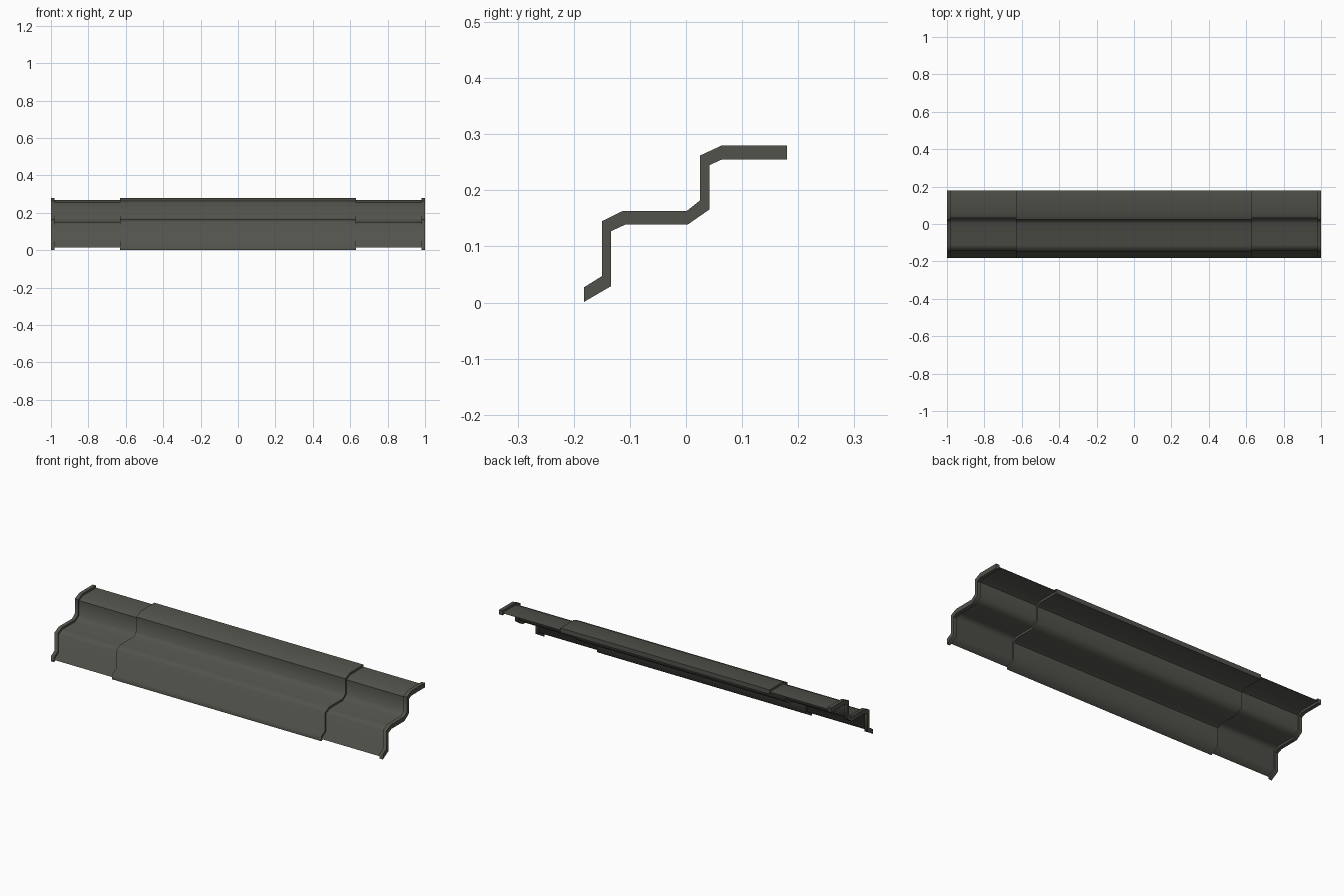
import bpy, bmesh, math

if "Cube" in bpy.data.objects:
    bpy.data.objects.remove(bpy.data.objects["Cube"])

# Stepped cross-section (y, z): upper and lower outlines
UPPER = [(-0.182, 0.027), (-0.150, 0.047), (-0.150, 0.145), (-0.113, 0.163), (0.001, 0.163),
         (0.025, 0.182), (0.025, 0.262), (0.064, 0.280), (0.180, 0.280)]
LOWER = [(-0.182, 0.001), (-0.134, 0.029), (-0.134, 0.127), (-0.108, 0.139), (0.003, 0.139),
         (0.042, 0.166), (0.042, 0.245), (0.064, 0.255), (0.180, 0.255)]

metal = bpy.data.materials.new("dark_olive_grey")
metal.diffuse_color = (0.085, 0.085, 0.072, 1)
metal.use_nodes = True
metal.node_tree.nodes["Principled BSDF"].inputs["Base Color"].default_value = metal.diffuse_color


def stepped_strip(name, x0, x1, thickness=1.0):
    """Extrude the stepped section along x; thickness scales it about its centreline."""
    bm = bmesh.new()
    rows = []
    for x in (x0, x1):
        pair = []
        for a, b in ((UPPER, LOWER), (LOWER, UPPER)):
            w = 0.5 + thickness / 2
            pair.append([bm.verts.new((x, p[0] * w + q[0] * (1 - w), p[1] * w + q[1] * (1 - w)))
                         for p, q in zip(a, b)])
        rows.append(pair)
    (u0, l0), (u1, l1) = rows
    n = len(UPPER)
    for i in range(n - 1):
        for a, b in ((u0, u1), (l0, l1), (u0, l0), (u1, l1)):   # top, bottom, end caps
            bm.faces.new((a[i], a[i + 1], b[i + 1], b[i]))
    for i in (0, n - 1):                                        # front and back lips
        bm.faces.new((u0[i], u1[i], l1[i], l0[i]))
    bmesh.ops.recalc_face_normals(bm, faces=bm.faces)
    me = bpy.data.meshes.new(name)
    bm.to_mesh(me)
    bm.free()
    me.materials.append(metal)
    ob = bpy.data.objects.new(name, me)
    bpy.context.collection.objects.link(ob)
    bpy.ops.object.select_all(action='DESELECT')
    ob.select_set(True)
    bpy.context.view_layer.objects.active = ob
    bpy.ops.object.shade_smooth_by_angle(angle=math.radians(65))


# Thick centre sleeve
stepped_strip("centre_sleeve", -0.63, 0.63)

# Thin sliding panels and thick end rims, one per side
for side, s in (("left", -1), ("right", 1)):
    stepped_strip(side + "_thin_panel", s * 0.63, s * 0.98, 0.06)
    stepped_strip(side + "_end_rim", s * 0.98, s * 1.0)
